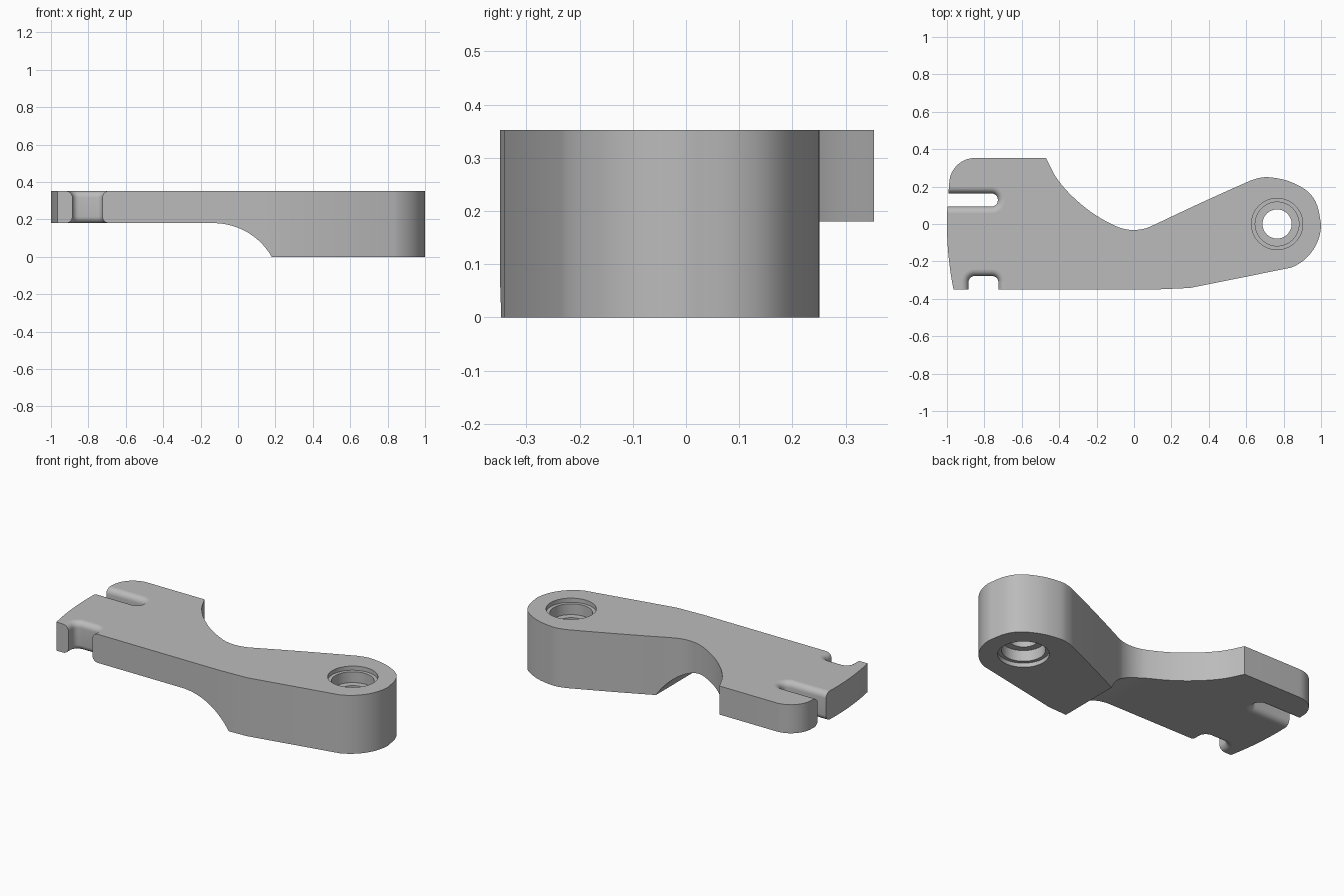
import bpy
import bmesh
from math import sin, cos, pi, radians, asin, sqrt
from mathutils import Vector

TOP, STEP = 0.352, 0.18
PIVOT = Vector((0.765, 0.0))

if "Cube" in bpy.data.objects:
    bpy.data.objects.remove(bpy.data.objects["Cube"])

metal = bpy.data.materials.new("grey metal")
metal.use_nodes = True
grey = (0.5, 0.5, 0.5, 1)
metal.diffuse_color = grey
metal.node_tree.nodes["Principled BSDF"].inputs["Base Color"].default_value = grey


def arc(cx, cy, r, a0, a1, n):
    """Points on an arc, angles in degrees."""
    steps = [radians(a0 + (a1 - a0) * i / n) for i in range(n + 1)]
    return [(cx + r * cos(a), cy + r * sin(a)) for a in steps]


def spline(pts, n=5):
    """Smooth curve through the given points."""
    p = [Vector(q) for q in pts]
    p = [2 * p[0] - p[1]] + p + [2 * p[-1] - p[-2]]
    out = []
    for a, b, c, d in zip(p, p[1:], p[2:], p[3:]):
        for i in range(n):
            t = i / n
            out.append(tuple(0.5 * (2 * b + (c - a) * t + (2 * a - 5 * b + 4 * c - d) * t ** 2
                                    + (3 * b - a - 3 * c + d) * t ** 3)))
    return out + [tuple(p[-2])]


def loft(name, rings):
    """Closed solid through matching rings of 3D points."""
    bm = bmesh.new()
    loops = [[bm.verts.new(v) for v in ring] for ring in rings]
    n = len(loops[0])
    for lo, hi in zip(loops, loops[1:]):
        for i in range(n):
            j = (i + 1) % n
            bm.faces.new((lo[i], lo[j], hi[j], hi[i]))
    bm.faces.new(loops[0][::-1])
    bm.faces.new(loops[-1])
    bmesh.ops.recalc_face_normals(bm, faces=bm.faces)
    mesh = bpy.data.meshes.new(name)
    bm.to_mesh(mesh)
    bm.free()
    mesh.materials.append(metal)
    ob = bpy.data.objects.new(name, mesh)
    bpy.context.collection.objects.link(ob)
    return ob


def rounded_box(x0, x1, y0, y1, r):
    pts = []
    for cx, cy, a in ((x1 - r, y1 - r, 0), (x0 + r, y1 - r, 90),
                      (x0 + r, y0 + r, 180), (x1 - r, y0 + r, 270)):
        pts += arc(cx, cy, r, a, a + 90, 8)
    return pts


def flared_slot(name, x0, x1, y0, y1, f=0.035):
    """Slot cutter whose rims flare out as rounded fillets."""
    quarter = [radians(90 * i / 7) for i in range(8)]
    upper = [(f * (1 - cos(a)), TOP - f + f * sin(a)) for a in quarter]
    lower = [(g, STEP + TOP - z) for g, z in reversed(upper)]
    levels = [(f, STEP - 0.05)] + lower + upper + [(f, TOP + 0.05)]
    return loft(name, [[(x, y, z) for x, y in
                        rounded_box(x0 - g, x1 + g, y0 - g, y1 + g, 0.034 + g)]
                       for g, z in levels])


# Arm outline: front edge, rounded pivot end, waist, square end
outline = [(0.12, -0.35), (0.3, -0.342)]
outline += arc(0.75, 0, 0.25, -69, 0, 18)[:-1]
outline += spline([(1, 0), (0.979, 0.1), (0.93, 0.173), (0.83, 0.228), (0.72, 0.25),
                   (0.65, 0.241), (0.58, 0.213), (0.41, 0.137), (0.25, 0.063),
                   (0.1, -0.008), (0.05, -0.026), (0, -0.032), (-0.05, -0.027),
                   (-0.1, -0.01), (-0.18, 0.032), (-0.26, 0.087), (-0.35, 0.168),
                   (-0.42, 0.255), (-0.47, 0.353)])
outline += arc(-0.85, 0.215, 0.138, 90, 180, 12)
# End face is an arc centred on the pivot
reach = 1 + PIVOT.x
for i in range(15):
    y = 0.17 - 0.52 * i / 14
    outline.append((PIVOT.x - reach * cos(asin(y / reach)), y))
arm = loft("arm", [[(x, y, z) for x, y in outline] for z in (0, TOP)])

# Underside relief with a curved shoulder
R = 0.357
profile = [(-1.2, -0.1), (-1.2, STEP)]
profile += [(-0.13 + R * sin(a), STEP - R + R * cos(a))
            for a in (radians(66 * i / 20) for i in range(21))]
profile.append((profile[-1][0], -0.1))
relief = loft("relief_cutter", [[(x, y, z) for x, z in profile] for y in (-0.6, 0.6)])

# Open slots in the end and front edge
end_slot = flared_slot("end_slot_cutter", -1.2, -0.728, 0.093, 0.164)
front_notch = flared_slot("front_notch_cutter", -0.885, -0.725, -0.6, -0.278)

# Stepped bore, recessed from both faces
bore_levels = [(0.137, -0.05), (0.137, 0.025), (0.117, 0.025), (0.117, 0.09), (0.078, 0.09)]
bore_levels += [(r, TOP - z) for r, z in reversed(bore_levels)]
bore = loft("bore_cutter", [[(x, y, z) for x, y in arc(PIVOT.x, 0, r, 0, 360, 64)[:-1]]
                            for r, z in bore_levels])

# Cut the arm and discard the cutters
cutters = [relief, end_slot, front_notch, bore]
for c in cutters:
    c.hide_render = True
    mod = arm.modifiers.new(c.name, "BOOLEAN")
    mod.operation = "DIFFERENCE"
    mod.solver = "EXACT"
    mod.object = c
bpy.context.view_layer.update()
result = bpy.data.meshes.new_from_object(arm.evaluated_get(bpy.context.evaluated_depsgraph_get()))
arm.modifiers.clear()
arm.data = result
for c in cutters:
    bpy.data.objects.remove(c)

# Smooth curved walls, keep the flat faces crisp
bpy.ops.object.select_all(action="DESELECT")
arm.select_set(True)
bpy.context.view_layer.objects.active = arm
bpy.ops.object.shade_smooth_by_angle(angle=radians(25))
flat_edges = {k for p in arm.data.polygons if abs(p.normal.z) > 0.999 for k in p.edge_keys}
for e in arm.data.edges:
    if e.key in flat_edges:
        e.use_edge_sharp = True
